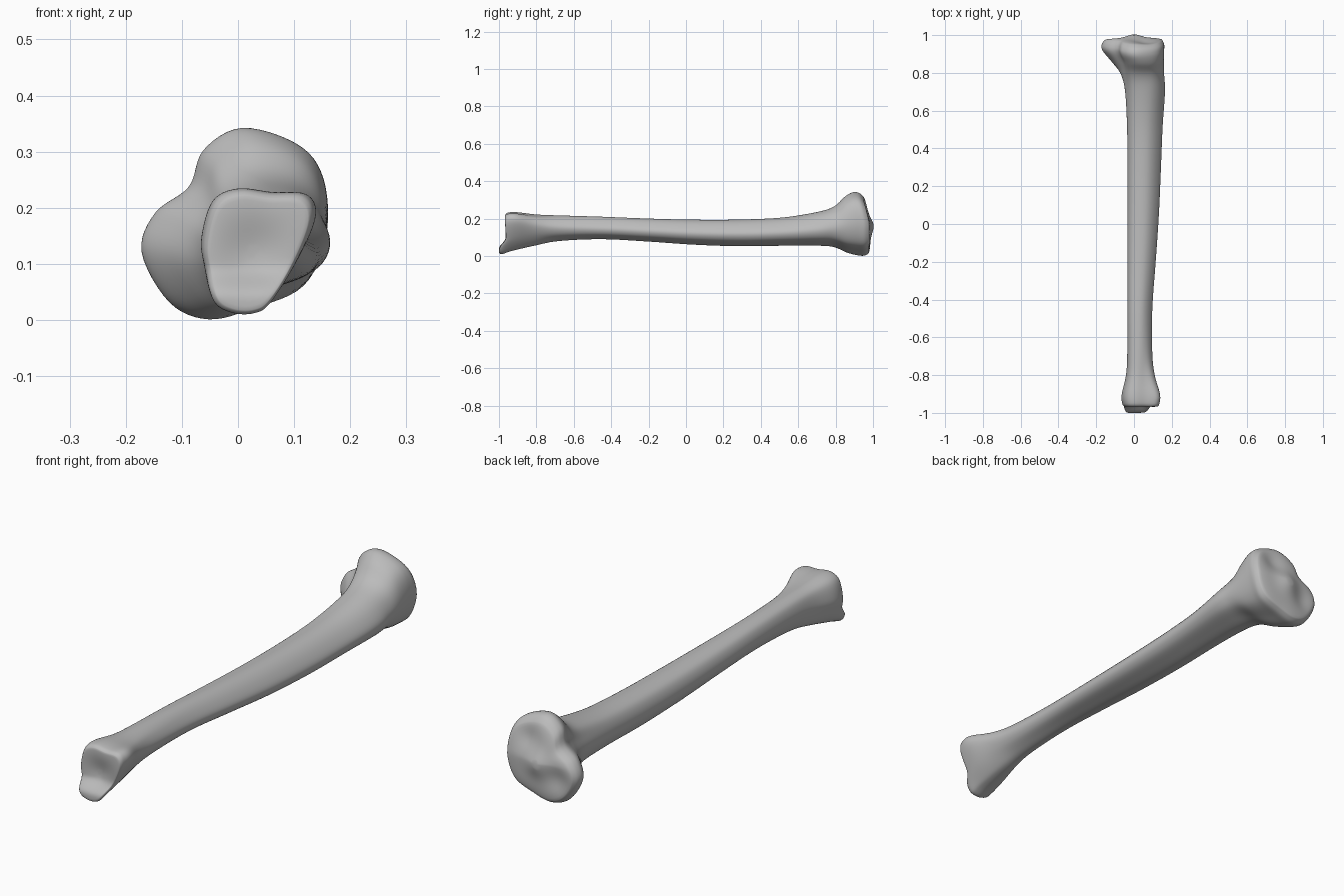
import bpy
import bmesh
import math

default_cube = bpy.data.objects.get("Cube")
if default_cube:
    bpy.data.objects.remove(default_cube, do_unlink=True)

SIDES = 72        # points around the bone
STEPS = 6         # rings between neighbouring stations


def catmull(a, b, c, d, t):
    """Smooth interpolation between tuples b and c."""
    return tuple(
        0.5 * (2 * q + (r - p) * t + (2 * p - 5 * q + 4 * r - s) * t * t
               + (3 * q - p - 3 * r + s) * t ** 3)
        for p, q, r, s in zip(a, b, c, d))


def closed_outline(points):
    """Sample a closed smooth outline and fit it to a unit square."""
    count = len(points)
    samples = []
    for i in range(SIDES):
        u = i * count / SIDES
        k = int(u)
        neighbours = [points[(k + j) % count] for j in (-1, 0, 1, 2)]
        samples.append(catmull(*neighbours, u - k))
    low = [min(p[axis] for p in samples) for axis in (0, 1)]
    high = [max(p[axis] for p in samples) for axis in (0, 1)]
    return [tuple((p[axis] - low[axis]) / (high[axis] - low[axis])
                  for axis in (0, 1)) for p in samples]


# Cross-sections, clockwise from the top, in hundredths
knee = closed_outline([(1, 34), (11, 31), (15.5, 25), (16, 15), (12, 6), (3, 2),
                       (-5, 0), (-12, 3), (-17, 12), (-14.5, 19), (-8.5, 23.5), (-6, 30)])
shaft = closed_outline([(3, 19.5), (7, 19), (10.5, 16.5), (13, 12.5), (11.5, 9), (7, 7),
                        (3, 6), (0, 6.6), (-2, 8.5), (-3.5, 12), (-3, 15.5), (-1, 18.3)])
ankle = closed_outline([(0, 23.3), (6, 22.6), (12, 22.3), (13.8, 18.5), (11, 11), (6, 3),
                        (3, 1), (-1, 1), (-4.5, 3), (-6, 9), (-6.5, 14), (-4.5, 21)])

# Stations along the bone: y, left, right, bottom, top, knee share, ankle share
stations = [
    (-0.967, -0.054, 0.126, 0.016, 0.222, 0, 1),
    (-0.95, -0.063, 0.135, 0.01, 0.233, 0, 1),
    (-0.90, -0.065, 0.138, 0.028, 0.234, 0, 0.95),
    (-0.80, -0.043, 0.11, 0.056, 0.222, 0, 0.6),
    (-0.68, -0.036, 0.097, 0.08, 0.217, 0, 0.2),
    (-0.45, -0.035, 0.097, 0.09, 0.21, 0, 0),
    (-0.2, -0.035, 0.115, 0.077, 0.2, 0, 0),
    (0.05, -0.035, 0.132, 0.06, 0.194, 0, 0),
    (0.3, -0.035, 0.143, 0.052, 0.195, 0, 0),
    (0.52, -0.037, 0.152, 0.055, 0.206, 0, 0),
    (0.70, -0.05, 0.165, 0.055, 0.235, 0.15, 0),
    (0.79, -0.075, 0.161, 0.048, 0.263, 0.4, 0),
    (0.86, -0.12, 0.16, 0.018, 0.315, 0.8, 0),
    (0.92, -0.168, 0.16, 0.003, 0.341, 1, 0),
    (0.955, -0.17, 0.16, 0.002, 0.338, 1, 0),
    (0.978, -0.153, 0.148, 0.015, 0.315, 1, 0),
]


def bump(x, z, cx, cz, size):
    return math.exp(-((x - cx) ** 2 + (z - cz) ** 2) / size ** 2)


def warp(x, z, knee_share, ankle_share):
    """Shift along the bone that shapes the two joint surfaces."""
    # Tilted plateau with a raised middle and two shallow hollows
    plateau = (0.03 * (0.17 - z) / 0.17 if z > 0.17 else 0.0)
    plateau += 0.018 * bump(x, z, 0.0, 0.16, 0.05)
    plateau -= 0.014 * bump(x, z, 0.06, 0.25, 0.05)
    plateau -= 0.012 * bump(x, z, -0.09, 0.11, 0.05)
    # Hollow lower joint with a projecting tip underneath
    t = max(0.0, min(1.0, (0.095 - z) / 0.055))
    tip = -0.033 * t * t * (3 - 2 * t)
    hollow = 0.016 * bump(x, z, 0.03, 0.12, 0.06)
    return plateau * knee_share ** 3 + (tip + hollow) * ankle_share ** 3


def section(station):
    """Ring of points blended from the three outlines."""
    y, left, right, bottom, top, k, a = station
    k, a = (max(0.0, min(1.0, w)) for w in (k, a))
    ring = []
    for p, q, r in zip(knee, shaft, ankle):
        u, v = (k * p[i] + a * r[i] + (1 - k - a) * q[i] for i in (0, 1))
        ring.append((left + u * (right - left), y, bottom + v * (top - bottom)))
    return [(x, yy + warp(x, z, k, a), z) for x, yy, z in ring]


def cap_rings(station, outward):
    """Shrinking rings that close an end, following the joint surface."""
    y, left, right, bottom, top, k, a = station
    base = section(station)
    cx = sum(p[0] for p in base) / SIDES
    cz = sum(p[2] for p in base) / SIDES
    rings = []
    for i in range(1, 13):
        scale = 1 - i / 13
        rise = outward * 0.008 * (1 - scale ** 6)
        ring = []
        for px, _, pz in base:
            x, z = cx + (px - cx) * scale, cz + (pz - cz) * scale
            ring.append((x, y + rise + warp(x, z, k, a), z))
        rings.append(ring)
    return rings


# Stack every ring from the lower joint to the upper joint
rings = list(reversed(cap_rings(stations[0], -0.3)))
last = len(stations) - 1
for i in range(last):
    around = [stations[max(0, min(last, i + j))] for j in (-1, 0, 1, 2)]
    rings += [section(catmull(*around, s / STEPS)) for s in range(STEPS)]
rings.append(section(stations[last]))
rings += cap_rings(stations[last], 1)

# Skin the rings
bm = bmesh.new()
loops = [[bm.verts.new(p) for p in ring] for ring in rings]
for lower, upper in zip(loops, loops[1:]):
    for i in range(SIDES):
        j = (i + 1) % SIDES
        bm.faces.new((lower[i], lower[j], upper[j], upper[i]))
bm.faces.new(loops[0])
bm.faces.new(loops[-1])
bmesh.ops.recalc_face_normals(bm, faces=bm.faces)
mesh = bpy.data.meshes.new("leg_bone")
bm.to_mesh(mesh)
bm.free()
bone = bpy.data.objects.new("leg_bone", mesh)
bpy.context.collection.objects.link(bone)

# Plain grey bone material
grey = bpy.data.materials.new("bone_grey")
grey.use_nodes = True
colour = (0.5, 0.5, 0.5, 1)
grey.diffuse_color = colour
grey.node_tree.nodes["Principled BSDF"].inputs["Base Color"].default_value = colour
mesh.materials.append(grey)

# Soften the joint surfaces, then shade smooth
soften = bone.modifiers.new("soften", "SMOOTH")
soften.factor = 0.5
soften.iterations = 3
bpy.context.view_layer.objects.active = bone
bone.select_set(True)
bpy.ops.object.shade_smooth()
